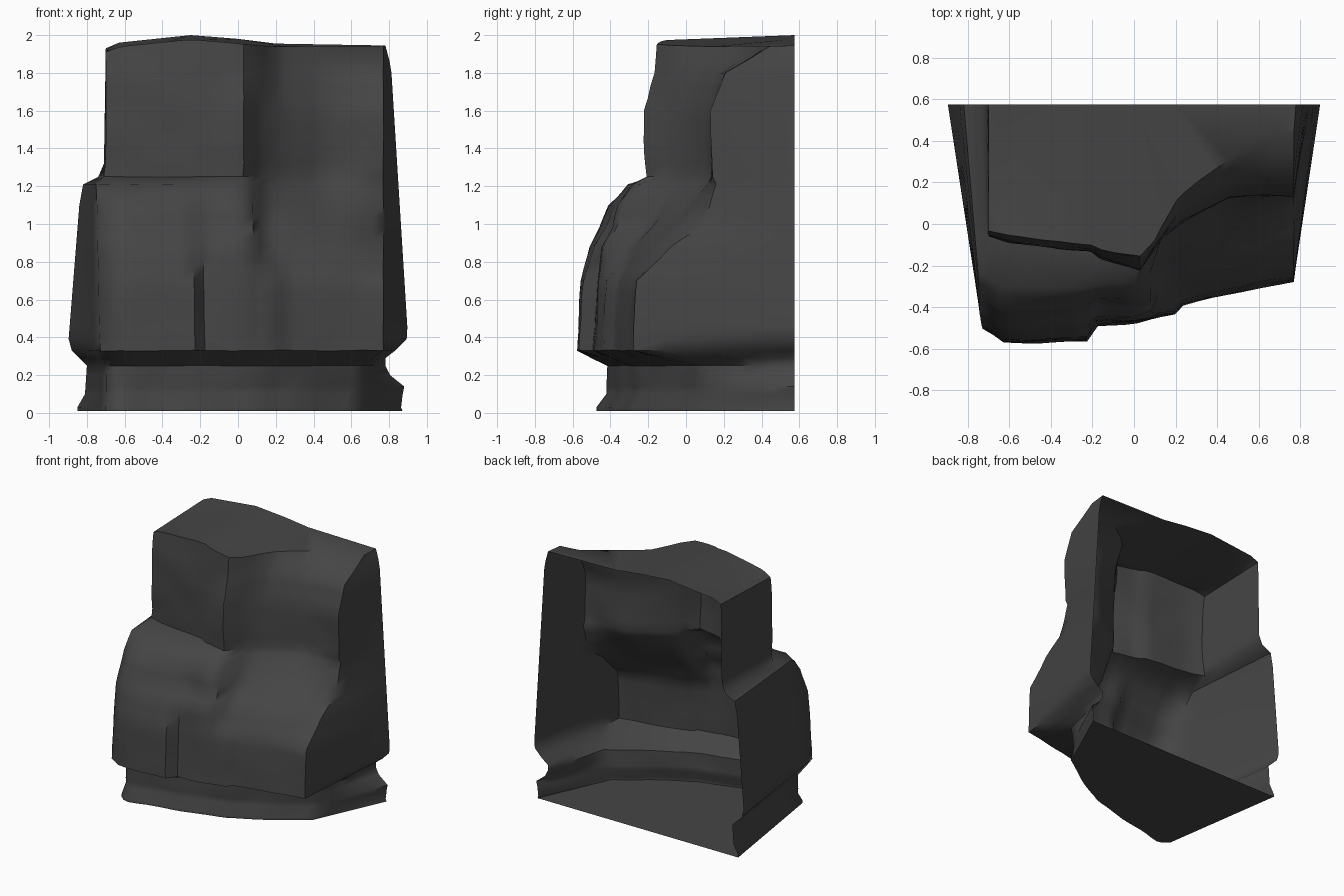
import bpy, bmesh, math
from mathutils import Vector, noise

default = bpy.data.objects.get("Cube")
if default:
    bpy.data.objects.remove(default, do_unlink=True)

BACK = .575
BASE_TOP = .33


def sample(points, t):
    """Piecewise linear lookup in a list of (key, value) pairs."""
    if t <= points[0][0]:
        return points[0][1]
    for (a, va), (b, vb) in zip(points, points[1:]):
        if t <= b:
            return va + (vb - va) * (t - a) / (b - a)
    return points[-1][1]


def refine(values, step):
    """Insert extra stations so that no gap is wider than step."""
    result = [values[0]]
    for a, b in zip(values, values[1:]):
        count = max(1, math.ceil((b - a) / step - .001))
        result += [a + (b - a) * i / count for i in range(1, count + 1)]
    return result


# Depth of the cliff face: one row per vertical column, one entry per level
levels = [.33, .7, .88, .98, 1.1, 1.21, 1.25, 1.6, 1.8, 1.93]
columns = {
    -.72: [-.5, -.46, -.43, -.39, -.33, -.23, -.05, -.06, -.05, -.04],
    -.62: [-.57, -.56, -.51, -.46, -.41, -.3, -.08, -.09, -.08, -.06],
    -.22: [-.57, -.55, -.49, -.43, -.38, -.3, -.13, -.13, -.12, -.1],
    -.17: [-.5, -.47, -.45, -.38, -.36, -.3, -.17, -.16, -.14, -.12],
    .02: [-.48, -.46, -.44, -.38, -.36, -.28, -.21, -.23, -.17, -.16],
    .09: [-.46, -.45, -.42, -.36, -.32, -.24, -.13, -.12, -.1, -.08],
    .13: [-.45, -.43, -.33, -.22, -.16, -.1, -.07, -.06, -.05, .0],
    .2: [-.44, -.42, -.28, -.18, -.12, -.05, -.02, .0, .05, .12],
    .24: [-.4, -.37, -.27, -.18, -.09, -.02, .01, .03, .08, .16],
    .45: [-.34, -.32, -.21, -.11, .02, .11, .13, .13, .18, .31],
    .6: [-.31, -.28, -.17, -.06, .06, .13, .14, .14, .2, .42],
    .77: [-.28, -.26, -.08, .07, .12, .16, .14, .13, .21, .44],
}

# Foot of the cliff: plan outline and the undercut above it
foot_outline = [(-.72, -.42), (-.65, -.47), (-.25, -.4), (.2, -.29), (.45, -.17), (.77, .02)]
foot_inset = [(.01, 0), (.03, 0), (.1, .05), (.25, .05)]

# Side walls: widths at the open back and at the front corners
left_back = [(.01, -.85), (.03, -.85), (.1, -.81), (.25, -.8), (.35, -.9), (1.1, -.84),
             (1.21, -.82), (1.25, -.74), (1.3, -.71), (1.93, -.7)]
right_back = [(.01, .87), (.04, .86), (.14, .88), (.22, .78), (.3, .78), (.34, .85), (.4, .9),
              (1.84, .81), (1.93, .78)]
left_front = [(.01, -.7), (.25, -.7), (.33, -.73), (1.21, -.75), (1.26, -.7)]
right_front = [(.01, .62), (.25, .66), (.33, .77)]
crest = [(-.7, 1.93), (-.63, 1.96), (-.25, 2), (0, 1.98), (.2, 1.955), (.78, 1.945)]


def face_depth(x, z):
    """Front depth of the rock at a given place."""
    row = [(cx, sample(list(zip(levels, ys)), max(z, BASE_TOP))) for cx, ys in columns.items()]
    upper = sample(row, x)
    if z >= BASE_TOP:
        return upper
    foot = sample(foot_outline, x) + sample(foot_inset, z)
    blend = max(0, (z - .25) / (BASE_TOP - .25))
    return foot + (upper - foot) * blend


def roughen(point, amount):
    """Push a point about a little for weathered stone."""
    offset = noise.noise_vector(point * 4) + noise.noise_vector(point * 9) * .5
    return point + Vector((offset.x * .3, offset.y, offset.z * .3)) * amount


stations = refine(list(columns), .08)
heights = refine([.01, .03, .1, .14, .2, .25, .29] + levels, .07)
SIDE_STEPS = 5


def ring(z):
    """Open U-shaped section from the back left round to the back right."""
    first, last = sample(left_front, z), sample(right_front, z)
    span = stations[-1] - stations[0]
    front = []
    for x in stations:
        place = first + (last - first) * (x - stations[0]) / span
        front.append(roughen(Vector((place, face_depth(x, z), z)), .012))
    left_end = Vector((sample(left_back, z), BACK, z))
    right_end = Vector((sample(right_back, z), BACK, z))
    left = [left_end.lerp(front[0], i / SIDE_STEPS) for i in range(SIDE_STEPS)]
    right = [front[-1].lerp(right_end, i / SIDE_STEPS) for i in range(1, SIDE_STEPS + 1)]
    points = left + front + right
    if z == heights[0]:
        for p in points:
            p.z = z
    if z == heights[-1]:
        for p in points:
            depth = (BACK - p.y) / .75
            p.z = sample(crest, p.x) - .025 * depth
    return points


# Weathered wall, open at the back
bm = bmesh.new()
rows = [[bm.verts.new(p) for p in ring(z)] for z in heights]
for low, high in zip(rows, rows[1:]):
    for i in range(len(low) - 1):
        bm.faces.new((low[i], low[i + 1], high[i + 1], high[i]))

# Flat underside and gently crowned top
floor = bm.faces.new(list(reversed(rows[0])))
top_back = [bm.verts.new((x, BACK, z)) for x, z in reversed(crest[1:-1])]
top = bm.faces.new(rows[-1] + top_back)
bmesh.ops.triangulate(bm, faces=[floor, top])
bmesh.ops.recalc_face_normals(bm, faces=bm.faces)
if sum(f.normal.y * f.calc_area() for f in bm.faces) > 0:
    bmesh.ops.reverse_faces(bm, faces=bm.faces)

mesh = bpy.data.meshes.new("cliff_rock")
bm.to_mesh(mesh)
bm.free()
rock = bpy.data.objects.new("cliff_rock", mesh)
bpy.context.collection.objects.link(rock)

# Dark stone
stone = bpy.data.materials.new("dark_stone")
stone.use_nodes = True
colour = (.06, .06, .06, 1)
stone.diffuse_color = colour
stone.node_tree.nodes["Principled BSDF"].inputs["Base Color"].default_value = colour
mesh.materials.append(stone)

bpy.context.view_layer.objects.active = rock
rock.select_set(True)
bpy.ops.object.shade_smooth_by_angle(angle=math.radians(50))
